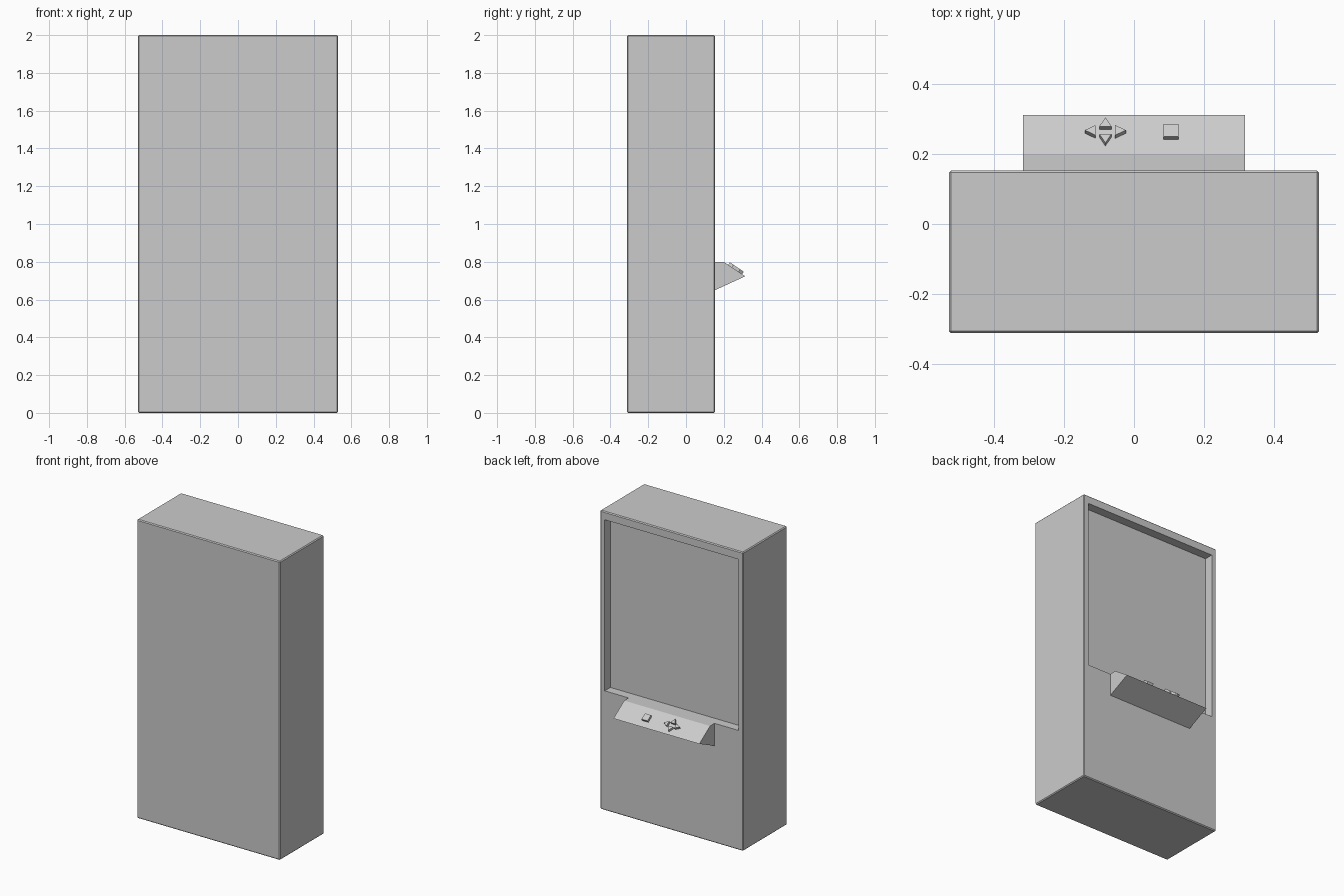
import bpy, bmesh, math
from mathutils import Matrix, Vector

if "Cube" in bpy.data.objects:
    bpy.data.objects.remove(bpy.data.objects["Cube"])

# Single grey material
grey = bpy.data.materials.new("light_grey")
grey.use_nodes = True
colour = (0.6, 0.6, 0.6, 1)
grey.diffuse_color = colour
grey.node_tree.nodes["Principled BSDF"].inputs["Base Color"].default_value = colour


def finish(bm, name):
    bmesh.ops.recalc_face_normals(bm, faces=bm.faces)
    mesh = bpy.data.meshes.new(name)
    bm.to_mesh(mesh)
    bm.free()
    mesh.materials.append(grey)
    obj = bpy.data.objects.new(name, mesh)
    bpy.context.collection.objects.link(obj)
    return obj


def prism(name, outline, offset):
    """Extrude a closed outline along an offset vector."""
    bm = bmesh.new()
    face = bm.faces.new([bm.verts.new(p) for p in outline])
    out = bmesh.ops.extrude_face_region(bm, geom=[face], use_keep_orig=True)
    moved = [v for v in out["geom"] if isinstance(v, bmesh.types.BMVert)]
    bmesh.ops.translate(bm, verts=moved, vec=offset)
    return finish(bm, name)


# Cabinet: box with fine chamfers and a sunken screen on the back
HALF_W, FRONT, BACK, HEIGHT = 0.53, -0.313, 0.153, 2.0
SCREEN_W, SCREEN_LOW, SCREEN_TOP, SCREEN_DEPTH = 0.495, 0.8, 1.945, 0.06

bm = bmesh.new()
bmesh.ops.create_cube(bm, size=1)
bmesh.ops.scale(bm, verts=bm.verts, vec=(2 * HALF_W, BACK - FRONT, HEIGHT))
bmesh.ops.translate(bm, verts=bm.verts, vec=(0, (BACK + FRONT) / 2, HEIGHT / 2))
bmesh.ops.bevel(bm, geom=bm.edges[:], offset=0.006, segments=1, affect='EDGES')
bm.normal_update()
panel = max(bm.faces, key=lambda f: f.calc_center_median().y)
bmesh.ops.inset_individual(bm, faces=[panel], thickness=0.03)
for v in panel.verts:
    v.co.x = math.copysign(SCREEN_W, v.co.x)
    v.co.z = SCREEN_TOP if v.co.z > HEIGHT / 2 else SCREEN_LOW
out = bmesh.ops.extrude_discrete_faces(bm, faces=[panel])
bmesh.ops.translate(bm, verts=out["faces"][0].verts, vec=(0, -SCREEN_DEPTH, 0))
finish(bm, "cabinet")

# Control shelf: wedge flush with the screen sill
SHELF_W = 0.318
ridge, lip = Vector((0, 0.2, 0.8)), Vector((0, 0.313, 0.723))
profile = [(BACK - 0.003, 0.8), ridge.yz, lip.yz, (BACK - 0.003, 0.648)]
prism("control_shelf", [(-SHELF_W, y, z) for y, z in profile], (2 * SHELF_W, 0, 0))

# Buttons lie on the sloped face: u runs along x, v runs down the slope
down = (lip - ridge).normalized()
normal = Vector((0, -down.z, down.y))
BUTTON_HEIGHT = 0.016


def button(name, x, y, points):
    centre = ridge + down * ((y - ridge.y) / down.y) + Vector((x, 0, 0))
    outline = [centre + Vector((u, 0, 0)) + down * v - normal * 0.001 for u, v in points]
    prism(name, outline, normal * (BUTTON_HEIGHT + 0.001))


# Four arrow buttons around one centre
for i, side in enumerate(("right", "lower", "left", "upper")):
    near = 0.028 if i % 2 == 0 else 0.013
    turn = Matrix.Rotation(i * math.pi / 2, 2)
    tri = [turn @ Vector(p) for p in ((near, -0.0175), (near + 0.031, 0), (near, 0.0175))]
    button(side + "_arrow_button", -0.082, 0.26, tri)

# Square action button
s = 0.022
button("square_button", 0.106, 0.26, [(-s, -s), (s, -s), (s, s), (-s, s)])
